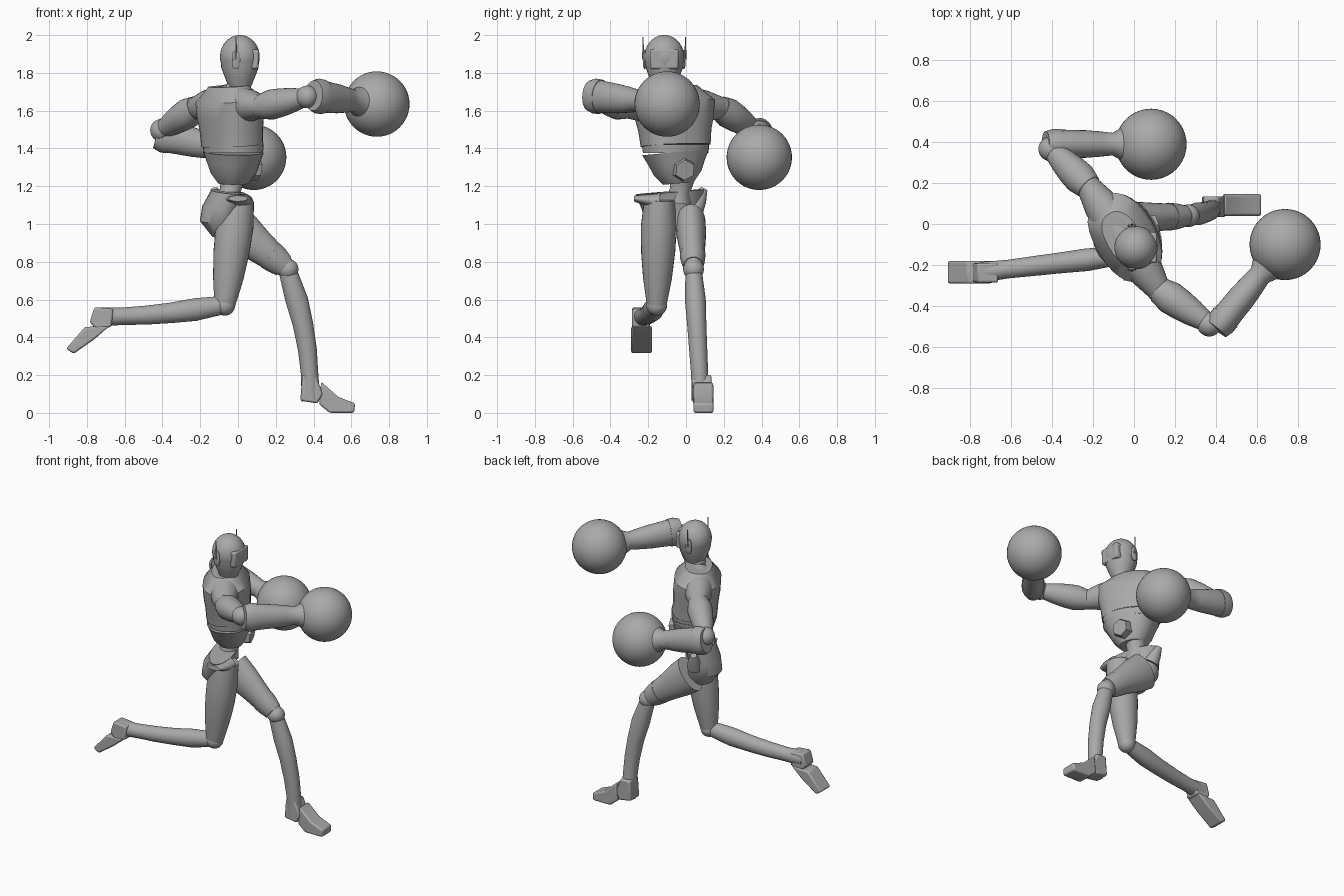
import bpy, bmesh, math
from mathutils import Vector

if "Cube" in bpy.data.objects:
    bpy.data.objects.remove(bpy.data.objects["Cube"])

grey = (0.4, 0.4, 0.4, 1)
material = bpy.data.materials.new("plain grey")
material.use_nodes = True
material.diffuse_color = grey
material.node_tree.nodes["Principled BSDF"].inputs["Base Color"].default_value = grey

FORWARD, SIDEWAYS, UP = Vector((1, 0, 0)), Vector((0, 1, 0)), Vector((0, 0, 1))
CHEST_FACING = Vector((.85, .5, 0))
HIP_FACING = Vector((.95, .3, 0))


def finish(name, bm, bevel=0):
    """Turn a bmesh into a shaded object with the shared material."""
    bmesh.ops.recalc_face_normals(bm, faces=bm.faces)
    mesh = bpy.data.meshes.new(name)
    bm.to_mesh(mesh)
    bm.free()
    mesh.materials.append(material)
    part = bpy.data.objects.new(name, mesh)
    bpy.context.collection.objects.link(part)
    if bevel:
        modifier = part.modifiers.new("soft edges", "BEVEL")
        modifier.width = bevel
        modifier.segments = 2
    bpy.ops.object.select_all(action="DESELECT")
    part.select_set(True)
    bpy.context.view_layer.objects.active = part
    bpy.ops.object.shade_smooth_by_angle(angle=math.radians(40))


def signed_power(value, exponent):
    return math.copysign(abs(value) ** exponent, value)


def tube(name, start, end, radii, flat=(1, 1), hint=UP, bow=(0, 0, 0), sides=28, square=1):
    """Skin evenly spaced rings from start to end; flat scales each ring along hint."""
    start, end, bow = Vector(start), Vector(end), Vector(bow)
    axis = (end - start).normalized()
    along = (hint - axis * hint.dot(axis)).normalized()
    across = axis.cross(along)
    bm = bmesh.new()
    loops = []
    for step, radius in enumerate(radii):
        t = step / (len(radii) - 1)
        centre = start.lerp(end, t) + bow * math.sin(math.pi * t)
        squash = flat[0] + (flat[1] - flat[0]) * t
        loop = []
        for i in range(sides):
            angle = math.tau * i / sides
            u = signed_power(math.cos(angle), square) * radius * squash
            v = signed_power(math.sin(angle), square) * radius
            loop.append(bm.verts.new(centre + along * u + across * v))
        loops.append(loop)
    for lower, upper in zip(loops, loops[1:]):
        for i in range(sides):
            j = (i + 1) % sides
            bm.faces.new((lower[i], lower[j], upper[j], upper[i]))
    bm.faces.new(loops[0])
    bm.faces.new(loops[-1])
    finish(name, bm)


def ball(name, centre, radius, stretch=1):
    bm = bmesh.new()
    bmesh.ops.create_uvsphere(bm, u_segments=40, v_segments=24, radius=radius)
    bmesh.ops.scale(bm, verts=bm.verts, vec=(1, 1, stretch))
    bmesh.ops.translate(bm, verts=bm.verts, vec=centre)
    finish(name, bm)


def slab(name, outline, near, far):
    """Extrude a side outline in x and z between two y positions."""
    bm = bmesh.new()
    face = bm.faces.new([bm.verts.new((x, near, z)) for x, z in outline])
    extruded = bmesh.ops.extrude_face_region(bm, geom=[face])["geom"]
    moved = [item for item in extruded if isinstance(item, bmesh.types.BMVert)]
    bmesh.ops.translate(bm, verts=moved, vec=SIDEWAYS * (far - near))
    finish(name, bm, bevel=.01)


# Head, visor, ear pieces and neck
head = Vector((.01, -.115, 1.885))
ball("skull", head, .105, stretch=1.1)
tube("jaw", head - UP * .18, head, (.05, .075, .098, .104), hint=FORWARD)
slab("visor", [(.05, 1.82), (.108, 1.82), (.112, 1.925), (.05, 1.925)], -.19, -.04)
for label, sign in (("left", 1), ("right", -1)):
    ear = head + SIDEWAYS * sign * .1 - FORWARD * .02 - UP * .015
    tip = ear + SIDEWAYS * sign * .012
    tube(label + "_ear", ear, tip, (.022, .022, .015), flat=(2.3, 2.3), square=.7)
    tube(label + "_antenna", tip, tip + UP * .12, (.006, .002), hint=FORWARD, sides=8)
tube("neck", (-.03, -.1, 1.66), (0, -.115, 1.77), (.07, .052, .046), hint=FORWARD)

# Torso, turned against the hips
tube("chest", (-.03, -.055, 1.415), (-.05, -.07, 1.73), (.19, .2, .22, .23, .14),
     flat=(.75, .6), hint=CHEST_FACING, square=.85)
tube("waist_band", (-.025, -.055, 1.375), (-.025, -.055, 1.42), (.175, .18),
     flat=(.8, .8), hint=CHEST_FACING, square=.85)
tube("abdomen", (-.025, -.04, 1.215), (-.025, -.055, 1.38), (.08, .125, .15, .18),
     flat=(.95, .8), hint=CHEST_FACING, square=.85)
tube("belly_plate", (.05, -.022, 1.295), (.113, -.005, 1.285), (.065, .065, .055), sides=6)
tube("waist", (-.05, -.04, 1.12), (-.03, -.02, 1.24), (.07, .055, .065), hint=FORWARD)

# Hips with raised corners
tube("pelvis", (-.06, -.07, .93), (-.05, -.085, 1.17), (.08, .14, .16, .19),
     flat=(.95, .4), hint=HIP_FACING, bow=(-.04, 0, 0))
tube("left_hip_crest", (-.1, .045, 1.08), (-.125, .095, 1.185), (.05, .04, .02), hint=FORWARD)
tube("right_hip_crest", (0, -.14, 1.12), (0, -.275, 1.135), (.08, .075, .05), flat=(.6, .3))

# Arms ending in large round gloves
chest_centre = Vector((-.05, -.07, 1.64))
arms = {
    "right": ((.12, -.32, 1.62), (.4, -.51, 1.68), (.735, -.1, 1.635)),
    "left": ((-.22, .18, 1.615), (-.43, .39, 1.48), (.083, .388, 1.353)),
}
for label, points in arms.items():
    shoulder, elbow, hand = map(Vector, points)
    tube(label + "_shoulder", chest_centre, shoulder, (.1, .095, .085, .06))
    ball(label + "_shoulder_joint", shoulder, .06)
    tube(label + "_upper_arm", shoulder, shoulder.lerp(elbow, .8), (.065, .08, .075, .065, .05))
    ball(label + "_elbow", shoulder.lerp(elbow, .88), .06)
    tube(label + "_forearm", elbow, elbow.lerp(hand, .76),
         (.06, .07, .068, .067, .062, .055, .09), flat=(1.3, 1))
    tube(label + "_cuff", elbow, elbow.lerp(hand, .14), (.062, .073, .073), flat=(1.3, 1.25))
    ball(label + "_glove", hand, .173)

# Legs: the left one strides ahead, the right one trails
legs = {
    "left": ((-.05, .025, 1.01), (.265, .04, .76), (.385, .08, .07),
             (.12, .11, .09, .075, .05), (.65, .9), (.03, 0, 0)),
    "right": ((0, -.14, 1.13), (-.07, -.155, .57), (-.745, -.235, .508),
              (.085, .1, .095, .08, .055), (.95, .95), (0, 0, -.015)),
}
for label, (hip, knee, ankle, thigh, flat, bow) in legs.items():
    hip, knee, ankle = Vector(hip), Vector(knee), Vector(ankle)
    tube(label + "_thigh", hip, knee, thigh, flat=flat, hint=SIDEWAYS)
    tube(label + "_thigh_cuff", hip.lerp(knee, .7), hip.lerp(knee, .93),
         (.08, .074, .062), flat=(.85, .85), hint=SIDEWAYS)
    ball(label + "_knee", knee, .055)
    tube(label + "_shin", knee.lerp(ankle, .04), ankle, (.05, .06, .054, .05, .046, .05),
         flat=(.9, 1), hint=SIDEWAYS, bow=bow)

# Feet, each a heel block and a forefoot
slab("left_heel", [(.33, .065), (.42, .05), (.45, .1), (.41, .2), (.34, .2)], .035, .135)
slab("left_forefoot", [(.43, .045), (.485, 0), (.615, 0), (.62, .05), (.53, .085), (.44, .165)], .04, .145)
slab("right_heel", [(-.76, .56), (-.785, .48), (-.75, .44), (-.67, .455), (-.66, .55)], -.285, -.19)
slab("right_forefoot", [(-.81, .455), (-.91, .34), (-.87, .313), (-.76, .39), (-.68, .46)], -.29, -.18)
